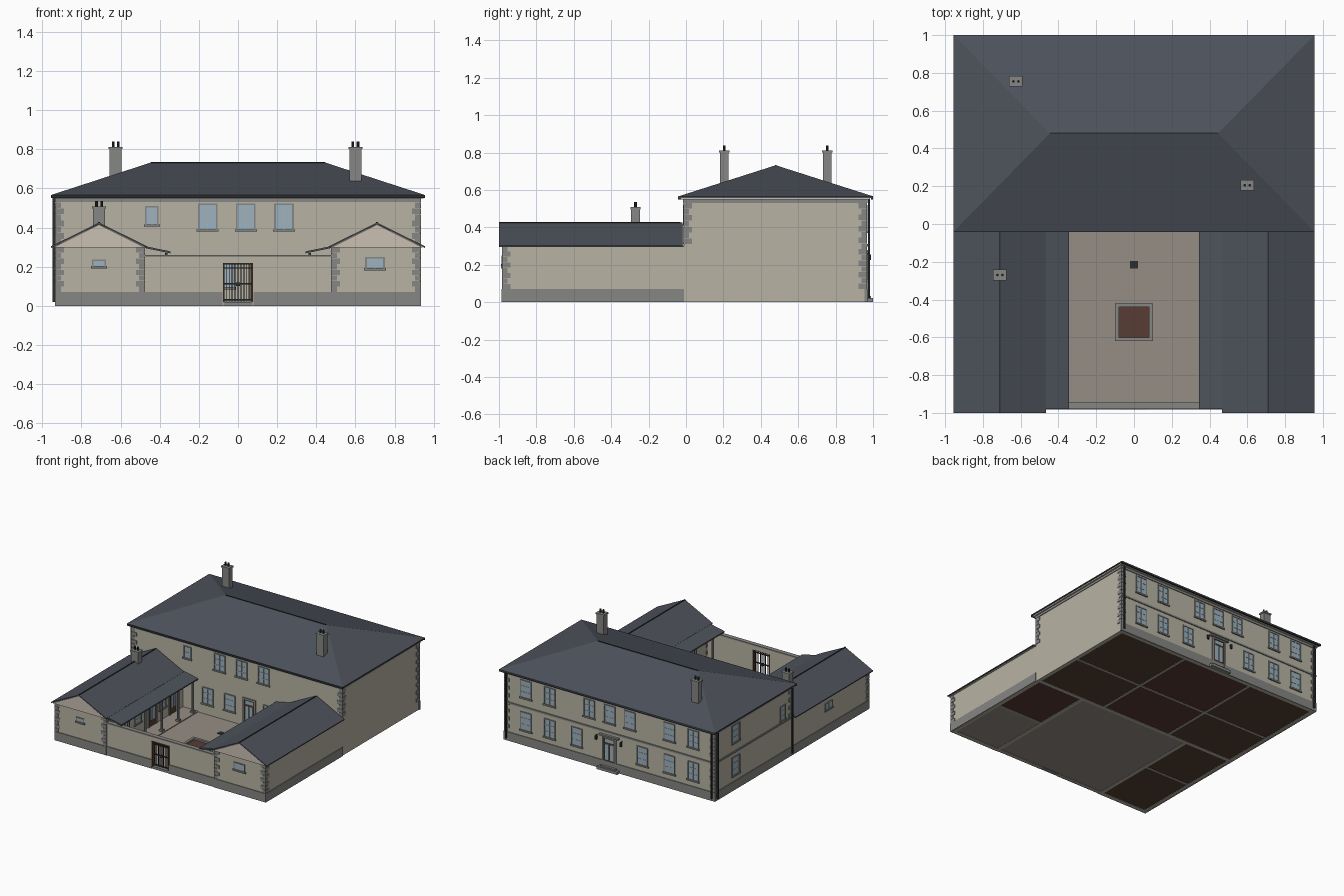
import bpy, bmesh, math

if "Cube" in bpy.data.objects:
    bpy.data.objects.remove(bpy.data.objects["Cube"])

def mat(name, *c):
    m = bpy.data.materials.new(name)
    m.diffuse_color = (*c, 1)
    m.use_nodes = True
    m.node_tree.nodes["Principled BSDF"].inputs["Base Color"].default_value = m.diffuse_color
    return m

WALL = mat("render_wall", .48, .45, .37)
CREAM = mat("cream_trim", .60, .53, .45)
SLATE = mat("slate", .075, .085, .105)
STONE = mat("grey_stone", .24, .24, .23)
DARK = mat("dark_iron", .025, .027, .03)
GLASS = mat("glass", .33, .45, .53)
FRAME = mat("window_frame", .42, .43, .42)
WOOD = mat("brown_wood", .09, .05, .03)
SOIL = mat("red_brown", .10, .045, .035)
PAVE = mat("paving", .30, .27, .235)

def finish(bm, name, mats):
    bmesh.ops.recalc_face_normals(bm, faces=bm.faces)
    me = bpy.data.meshes.new(name)
    bm.to_mesh(me)
    bm.free()
    for m in mats:
        me.materials.append(m)
    o = bpy.data.objects.new(name, me)
    bpy.context.collection.objects.link(o)
    return o

def boxes(name, items):
    """items: (x0, x1, y0, y1, z0, z1, material), joined as one object"""
    bm, mats = bmesh.new(), []
    for *b, m in items:
        if m not in mats:
            mats.append(m)
        vs = bmesh.ops.create_cube(bm, size=1)["verts"]
        for v in vs:
            for i in range(3):
                lo, hi = b[2 * i], b[2 * i + 1]
                v.co[i] = (lo + hi) / 2 + v.co[i] * abs(hi - lo)
        for f in {f for v in vs for f in v.link_faces}:
            f.material_index = mats.index(m)
    return finish(bm, name, mats)

def prism(name, profile, y0, y1, m):
    """x-z profile extruded along y"""
    bm = bmesh.new()
    f = bm.faces.new([bm.verts.new((x, y0, z)) for x, z in profile])
    r = bmesh.ops.extrude_face_region(bm, geom=[f])
    for v in r["geom"]:
        if isinstance(v, bmesh.types.BMVert):
            v.co.y = y1
    return finish(bm, name, [m])

def on_wall(axis, pos, out, items):
    """items (u0,u1,d0,d1,z0,z1,mat): u along wall, d outward depth"""
    r = []
    for u0, u1, d0, d1, z0, z1, m in items:
        d0, d1 = pos + out * d0, pos + out * d1
        r.append((u0, u1, d0, d1, z0, z1, m) if axis == 'y' else (d0, d1, u0, u1, z0, z1, m))
    return r

def window(name, axis, pos, out, u, w, z0, z1, rows=3, cols=2):
    a, b, t = u - w / 2, u + w / 2, .008
    it = [(a, b, -.002, .002, z0, z1, GLASS),
          (a, a + t, 0, .006, z0, z1, STONE), (b - t, b, 0, .006, z0, z1, STONE),
          (a, b, 0, .006, z1 - t, z1, STONE), (a - .006, b + .006, 0, .010, z0 - .006, z0 + .006, STONE)]
    for i in range(1, cols):
        c = a + w * i / cols
        it.append((c - .002, c + .002, 0, .004, z0, z1, FRAME))
    for i in range(1, rows):
        c = z0 + (z1 - z0) * i / rows
        it.append((a, b, 0, .004, c - .002, c + .002, FRAME))
    boxes(name, on_wall(axis, pos, out, it))

def door(name, axis, pos, out, u, w, z0, z1):
    a, b = u - w / 2, u + w / 2
    boxes(name, on_wall(axis, pos, out, [
        (a, b, -.002, .003, z0, z1, WOOD),
        (a - .012, a, 0, .009, z0, z1 + .012, STONE), (b, b + .012, 0, .009, z0, z1 + .012, STONE),
        (a, b, 0, .009, z1, z1 + .012, STONE),
        (a + .012, b - .012, 0, .005, z1 - .035, z1 - .008, GLASS),
        (a + .014, u - .005, 0, .006, z0 + .05, z1 - .05, GLASS),
        (u + .005, b - .014, 0, .006, z0 + .05, z1 - .05, GLASS)]))

def quoins(name, x, y, sx, sy, z0, z1):
    n = round((z1 - z0) / .03)
    h, e, it = (z1 - z0) / n, .004, []
    for i in range(n):
        a, b = (.042, .026) if i % 2 else (.026, .042)
        z = z0 + i * h
        it.append((x - sx * a, x + sx * e, y - sy * b, y + sy * e, z + .001, z + h - .001, STONE))
    boxes(name, it)

# main block: hollow walls, floor, partitions
boxes("main_walls", [(-.93, .93, -.01, .02, 0, .555, WALL), (-.93, .93, .935, .965, 0, .555, WALL),
                     (-.93, -.90, .02, .935, 0, .555, WALL), (.90, .93, .02, .935, 0, .555, WALL)])
boxes("main_floor", [(-.9, -.32, .02, .935, .003, .012, WOOD), (-.32, .3, .02, .935, .003, .012, SOIL),
                     (.3, .9, .02, .935, .003, .012, WOOD)])
boxes("partitions", [(x - .008, x + .008, .02, .935, 0, .5, WALL) for x in (-.32, .3)]
      + [(-.9, .9, .42, .436, 0, .5, WALL)])
boxes("main_plinth", [(-.936, .936, .955, .971, 0, .07, STONE), (-.936, -.92, -.01, .97, 0, .07, STONE)])
boxes("string_course", [(-.937, .932, .955, .972, .297, .31, STONE), (-.937, -.92, -.01, .97, .297, .31, STONE)])
boxes("eaves_cornice", [(-.935, .935, -.016, .971, .53, .548, STONE),
                        (-.947, .947, -.03, .985, .548, .558, CREAM)])

# hipped roof
bm = bmesh.new()
lo = [bm.verts.new((x, y, .558)) for x, y in ((-.955, -.04), (.955, -.04), (.955, 1), (-.955, 1))]
hi = [bm.verts.new((v.co.x, v.co.y, .566)) for v in lo]
L, R = bm.verts.new((-.445, .48, .732)), bm.verts.new((.445, .48, .732))
bm.faces.new(lo)
for i in range(4):
    j = (i + 1) % 4
    bm.faces.new((lo[i], lo[j], hi[j], hi[i]))
for f in ((hi[0], hi[1], R, L), (hi[1], hi[2], R), (hi[2], hi[3], L, R), (hi[3], hi[0], L)):
    bm.faces.new(f)
finish(bm, "main_roof", [SLATE])
boxes("ridge_and_gutters", [(-.445, .445, .476, .484, .726, .734, DARK),
                            (-.955, .955, -.042, -.028, .55, .566, DARK), (-.955, .955, .988, 1, .55, .566, DARK)])

# rear elevation (street front)
for x in (-.74, -.53, -.29, .29, .53, .74):
    window("lower_window", 'y', .965, 1, x, .10, .115, .265)
for x in (-.74, -.53, -.18, 0, .18, .53, .74):
    window("upper_window", 'y', .965, 1, x, .10, .375, .52)
door("street_door", 'y', .965, 1, 0, .1, .03, .255)
boxes("door_step", [(-.09, .09, .965, 1, 0, .022, STONE), (-.07, .07, .965, .99, .022, .032, STONE)])
boxes("door_canopy", [(-.085, .085, .965, .985, .267, .28, STONE)])
for s in (-1, 1):
    boxes("wall_lamp", [(s * .11 - .007, s * .11 + .007, .974, .988, .225, .255, DARK),
                        (s * .11 - .003, s * .11 + .003, .965, .982, .255, .26, DARK)])

# courtyard elevation of main block
for x in (-.155, .04, .235):
    window("court_upper_window", 'y', -.01, -1, x, .10, .385, .522)
window("court_small_window", 'y', -.01, -1, -.44, .07, .41, .51, 2)
for x in (-.26, -.065, .28):
    window("court_lower_window", 'y', -.01, -1, x, .10, .09, .225)
door("court_door", 'y', -.01, -1, .11, .09, .012, .225)

# left side
window("side_upper_window", 'x', -.93, -1, .70, .10, .375, .52)
window("side_lower_window", 'x', -.93, -1, .70, .10, .115, .265)
window("stair_window", 'x', -.93, -1, .105, .07, .32, .44)
window("wing_side_window", 'x', -.93, -1, -.475, .09, .19, .25, 1)
for y in (.0, .945):
    boxes("downpipe", [(-.948, -.936, y - .006, y + .006, .02, .55, DARK)])
boxes("rear_downpipe", [(x - .006, x + .006, .972, .983, .02, .55, DARK) for x in (-.91, .91)])

for s in (-1, 1):
    quoins("main_front_quoins", s * .93, -.01, s, -1, .31, .53)
    quoins("main_rear_quoins", s * .93, .965, s, 1, .07, .53)

# wings with verandahs, mirrored
for s in (-1, 1):
    X = lambda *p: [(s * x, z) for x, z in p]
    boxes("wing_walls", [(s * .90, s * .93, -.98, -.01, 0, .305, WALL), (s * .48, s * .51, -.98, -.01, 0, .305, WALL),
                         (s * .51, s * .90, -.98, -.95, 0, .305, WALL)])
    boxes("wing_floor", [(s * .51, s * .9, -.95, -.47, .003, .012, PAVE if s > 0 else WOOD),
                         (s * .51, s * .9, -.455, -.01, .003, .012, SOIL if s > 0 else WOOD),
                         (s * .51, s * .9, -.47, -.455, 0, .29, WALL)])
    boxes("wing_plinth", [(s * .476, s * .936, -.986, -.97, 0, .07, STONE),
                          (s * .92, s * .936, -.97, -.01, 0, .07, STONE)])
    quoins("wing_outer_quoins", s * .93, -.98, s, -1, .07, .30)
    quoins("wing_inner_quoins", s * .48, -.98, -s, -1, .07, .30)
    prism("wing_gable", X((.945, .298), (.71, .416), (.475, .298)), -.998, -.01, CREAM)
    prism("wing_roof", X((.955, .296), (.955, .304), (.71, .426), (.465, .304), (.465, .296), (.71, .417)), -1, -.02, SLATE)
    boxes("wing_ridge", [(s * .71 - .004, s * .71 + .004, -1, -.03, .420, .428, DARK)])
    prism("verandah_roof", X((.485, .297), (.485, .307), (.345, .278), (.345, .268)), -.98, -.012, SLATE)
    boxes("verandah_beam", [(s * .36, s * .374, -.95, -.012, .256, .27, WOOD)])
    boxes("verandah_floor", [(s * .345, s * .48, -.955, -.01, .003, .016, PAVE)])
    for y in (-.86, -.65, -.44, -.23, -.05):
        bpy.ops.mesh.primitive_cylinder_add(vertices=12, radius=.009, depth=.245, location=(s * .367, y, .137))
        p = bpy.context.object
        p.name = "verandah_post"
        p.data.materials.append(STONE)
        bpy.ops.object.shade_smooth_by_angle()
        boxes("post_base", [(s * .367 - .014, s * .367 + .014, y - .014, y + .014, .01, .03, STONE)])
    for y in (-.75, -.40, -.14):
        door("wing_door", 'x', s * .48, -s, y, .08, .016, .22)
    for y in (-.58, -.27):
        window("wing_court_window", 'x', s * .48, -s, y, .09, .10, .215)
window("left_gable_window", 'y', -.98, -1, -.71, .07, .197, .237, 1, 1)
window("right_gable_window", 'y', -.98, -1, .70, .10, .187, .25, 1)

# courtyard wall and barred gate
boxes("courtyard_wall", [(s * .075, s * .48, -.975, -.95, 0, .25, WALL) for s in (-1, 1)]
      + [(-.075, .075, -.975, -.95, .215, .25, WALL), (-.48, .48, -.98, -.945, .25, .26, STONE),
         (-.075, .075, -.98, -.945, 0, .02, STONE)]
      + [(s * .078, s * .48, -.982, -.97, 0, .07, STONE) for s in (-1, 1)])
boxes("gate", [(-.075 + i * .015 - .002, -.075 + i * .015 + .002, -.966, -.96, .022, .215, DARK) for i in range(11)]
      + [(-.075, .075, -.967, -.959, z, z + .007, DARK) for z in (.028, .11, .19)]
      + [(s * .068, s * .077, -.983, -.95, .02, .218, WOOD) for s in (-1, 1)]
      + [(-.077, .077, -.983, -.95, .21, .218, WOOD), (-.01, .01, -.97, -.956, .1, .12, DARK)])

# courtyard floor, planting bed, drain
boxes("courtyard_paving", [(-.48, .48, -.96, -.01, .002, .01, PAVE)])
boxes("planting_bed", [(-.08, .08, -.60, -.44, .008, .022, SOIL)]
      + [(s * .08, s * .10, -.62, -.42, .005, .035, STONE) for s in (-1, 1)]
      + [(-.08, .08, y, y + .02, .005, .035, STONE) for y in (-.62, -.44)])
boxes("drain", [(-.02, .02, -.235, -.195, .008, .014, DARK)])

# chimneys with caps and paired pots
for x, y, z0, z1 in ((-.625, .755, .56, .812), (.60, .205, .56, .812), (-.71, -.27, .30, .508)):
    boxes("chimney", [(x - .031, x + .031, y - .023, y + .023, z0, z1 - .012, STONE),
                      (x - .036, x + .036, y - .028, y + .028, z1 - .012, z1, STONE)])
    for d in (-.013, .013):
        bpy.ops.mesh.primitive_cylinder_add(vertices=10, radius=.007, depth=.028, location=(x + d, y, z1 + .013))
        p = bpy.context.object
        p.name = "chimney_pot"
        p.data.materials.append(DARK)
        bpy.ops.object.shade_smooth_by_angle()
